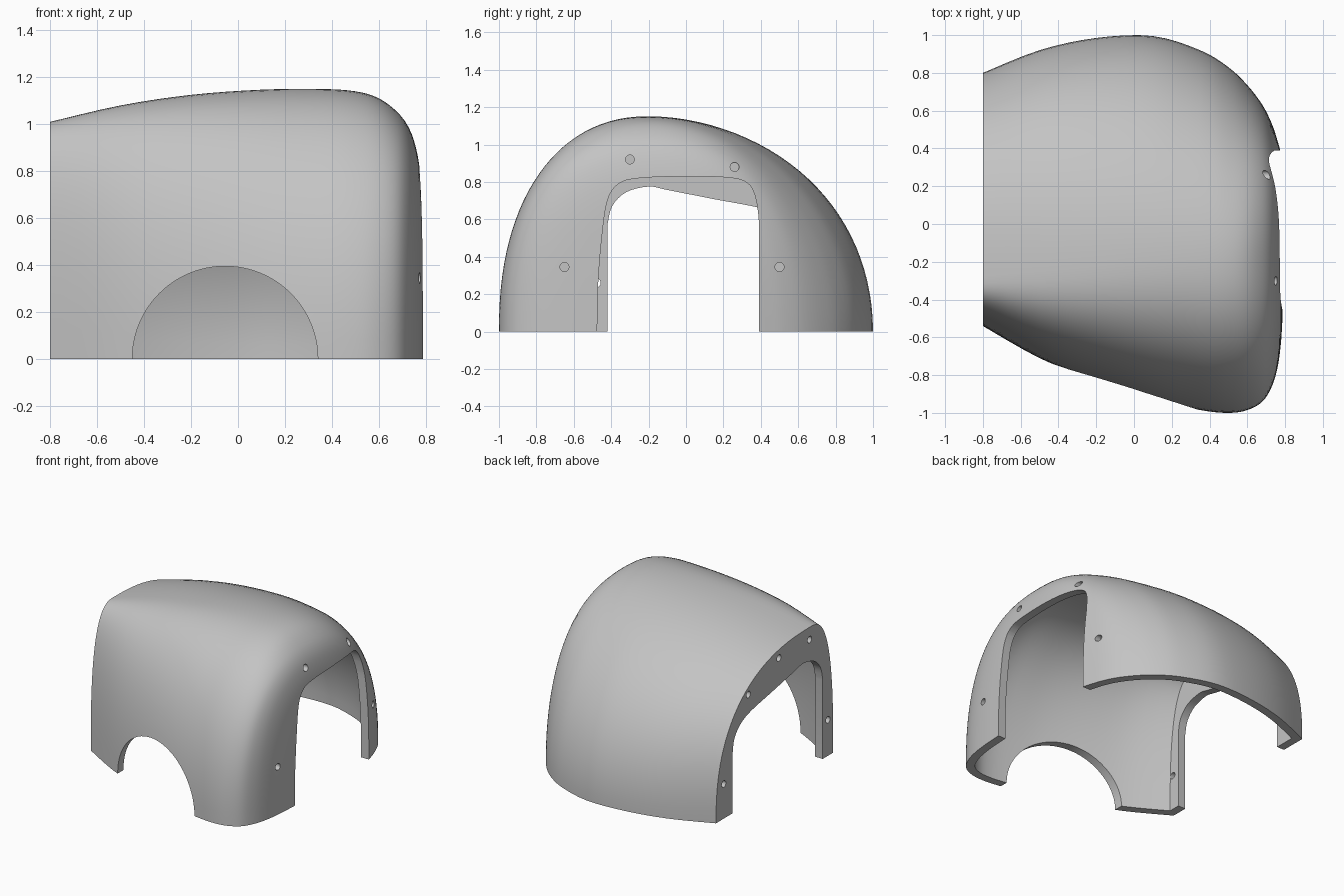
import bpy, bmesh, math
from mathutils import Vector, Matrix

cube = bpy.data.objects.get("Cube")
if cube:
    bpy.data.objects.remove(cube, do_unlink=True)

WALL = 0.06

grey = bpy.data.materials.new("light_grey")
grey.use_nodes = True
grey.diffuse_color = (0.55, 0.55, 0.55, 1)
grey.node_tree.nodes["Principled BSDF"].inputs["Base Color"].default_value = (0.55, 0.55, 0.55, 1)


def smooth_path(points, steps):
    """Catmull-Rom curve through points of any dimension."""
    pts = [Vector(p) for p in points]
    pts = [pts[0]] + pts + [pts[-1]]
    out = []
    for a, b, c, d in zip(pts, pts[1:], pts[2:], pts[3:]):
        for i in range(steps):
            t = i / steps
            out.append(0.5 * (2 * b + (c - a) * t + (2 * a - 5 * b + 4 * c - d) * t ** 2
                              + (3 * b - a - 3 * c + d) * t ** 3))
    return out + [pts[-1]]


def make_object(name, bm):
    bmesh.ops.recalc_face_normals(bm, faces=bm.faces)
    mesh = bpy.data.meshes.new(name)
    bm.to_mesh(mesh)
    bm.free()
    mesh.materials.append(grey)
    obj = bpy.data.objects.new(name, mesh)
    bpy.context.collection.objects.link(obj)
    return obj


def apply(obj, mod):
    bpy.context.view_layer.objects.active = obj
    bpy.ops.object.modifier_apply(modifier=mod.name)


def cut(obj, cutter):
    cutter.hide_render = True
    mod = obj.modifiers.new("cut", 'BOOLEAN')
    mod.operation, mod.solver, mod.object = 'DIFFERENCE', 'EXACT', cutter
    apply(obj, mod)
    bpy.data.objects.remove(cutter, do_unlink=True)


def prism(outline, x0, x1):
    """Solid with a y-z outline, running along x."""
    bm = bmesh.new()
    rings = [[bm.verts.new((x, p[0], p[1])) for p in outline] for x in (x0, x1)]
    for i in range(len(outline)):
        j = (i + 1) % len(outline)
        bm.faces.new((rings[0][i], rings[0][j], rings[1][j], rings[1][i]))
    for r in rings:
        bm.faces.new(r)
    return make_object("cutter", bm)


def cylinder(center, radius, length, axis, sides):
    bm = bmesh.new()
    turn = Matrix.Rotation(math.pi / 2, 4, 'Y' if axis == 'X' else 'X')
    bmesh.ops.create_cone(bm, cap_ends=True, segments=sides, radius1=radius, radius2=radius,
                          depth=length, matrix=Matrix.Translation(center) @ turn)
    return make_object("cutter", bm)


def section(x, front, back, top):
    """Arch across y made of two superellipse quarters, carried below the floor."""
    a = min(1, max(0, (0.3 - x) / 1.1)) ** 1.5
    b = max(0, (x - 0.5) / 0.29) ** 2
    peak = -0.2 - 0.08 * a
    n_front, n_back = 2.25 + 0.55 * a + 0.5 * b, 2 + 0.45 * a + 0.6 * b
    pts = [(x, front, -0.2)]
    count = 56
    for i in range(count + 1):
        ang = math.pi * i / count
        c, s = math.cos(ang), max(0, math.sin(ang))
        n, side = (n_front, front) if c > 0 else (n_back, back)
        y = peak + (side - peak) * abs(c) ** (2 / n)
        pts.append((x, y, top * s ** (2 / n)))
    return pts + [(x, back, -0.2)]


# Outer skin: x, front y, back y, top z
stations = [
    (-0.8, -0.54, 0.8, 1.01), (-0.5, -0.71, 0.92, 1.08), (-0.2, -0.83, 0.985, 1.125),
    (0.1, -0.93, 0.995, 1.147), (0.35, -0.985, 0.92, 1.15), (0.5, -1, 0.83, 1.14),
    (0.6, -0.985, 0.735, 1.11), (0.68, -0.94, 0.63, 1.05), (0.73, -0.86, 0.53, 0.98),
    (0.76, -0.76, 0.44, 0.89), (0.777, -0.64, 0.37, 0.78), (0.785, -0.52, 0.25, 0.64),
    (0.79, -0.4, 0.1, 0.5)]
bm = bmesh.new()
rings = [[bm.verts.new(p) for p in section(*s)] for s in smooth_path(stations, 4)]
for r0, r1 in zip(rings, rings[1:]):
    for i in range(len(r0) - 1):
        bm.faces.new((r0[i], r0[i + 1], r1[i + 1], r1[i]))
bm.faces.new(rings[0])
bm.faces.new(rings[-1])
cover = make_object("cover_shell", bm)

# Wall thickness
mod = cover.modifiers.new("wall", 'SOLIDIFY')
mod.thickness, mod.offset, mod.use_even_offset = WALL, -1, True
apply(cover, mod)

# Flat base
cut(cover, prism([(-2, -1), (2, -1), (2, 0), (-2, 0)], -2, 2))

# Shallow screw holes on the rounded end, placed on its surface
bpy.context.view_layer.update()
holes = []
for y, z in [(-0.3, 0.92), (0.26, 0.88), (-0.65, 0.345), (0.5, 0.345)]:
    hit, place, normal, index = cover.ray_cast(Vector((2, y, z)), Vector((-1, 0, 0)))
    if hit:
        holes.append((place, 0.07))

# Through holes on the flat end
for y, z in [(-0.27, 0.92), (0.08, 0.92), (0.43, 0.79), (0.71, 0.25), (-0.48, 0.26)]:
    holes.append((Vector((-0.8, y, z)), 0.3))

# Opening in the rounded end
right_door = smooth_path([(-0.475, 0), (-0.47, 0.25), (-0.45, 0.5), (-0.42, 0.7), (-0.36, 0.79),
                          (-0.25, 0.82), (0, 0.83), (0.2, 0.825), (0.31, 0.805), (0.36, 0.75),
                          (0.385, 0.64), (0.39, 0.5), (0.39, 0)], 4)
cut(cover, prism([(-0.475, -0.3)] + right_door + [(0.39, -0.3)], 0.6, 1.2))

# Opening in the flat end
left_door = smooth_path([(-0.42, 0.57), (-0.395, 0.67), (-0.32, 0.745), (-0.2, 0.775), (-0.1, 0.757),
                         (0.15, 0.708), (0.4, 0.66), (0.52, 0.61), (0.59, 0.53), (0.61, 0.43)], 4)
cut(cover, prism([(-0.42, -0.3)] + left_door + [(0.61, -0.3)], -1.2, -0.65))

# Half-round arch in the front wall
cut(cover, cylinder(Vector((-0.055, -0.8, 0)), 0.395, 1, 'Y', 96))

for place, length in holes:
    cut(cover, cylinder(place, 0.024, length, 'X', 20))

# Smooth skin with crisp rims
bpy.ops.object.select_all(action='DESELECT')
cover.select_set(True)
bpy.context.view_layer.objects.active = cover
bpy.ops.object.shade_smooth_by_angle(angle=math.radians(30))
